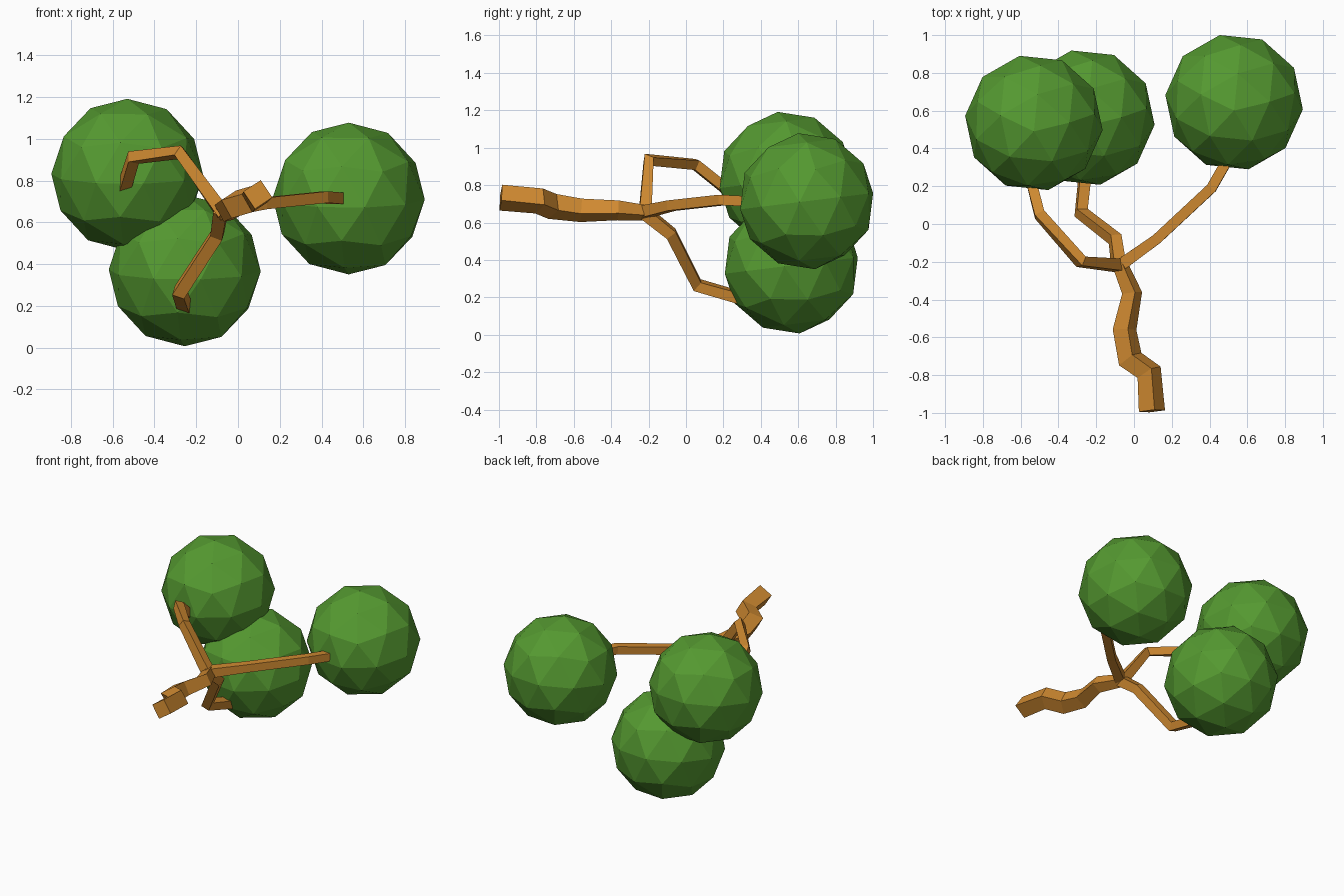
import bpy, bmesh
from math import radians
from mathutils import Vector, Matrix

if "Cube" in bpy.data.objects:
    bpy.data.objects.remove(bpy.data.objects["Cube"])


def material(name, rgb):
    m = bpy.data.materials.new(name)
    m.diffuse_color = (*rgb, 1)
    m.use_nodes = True
    m.node_tree.nodes["Principled BSDF"].inputs["Base Color"].default_value = m.diffuse_color
    return m


bark = material("bark", (0.62, 0.25, 0.03))
leaves = material("leaves", (0.09, 0.32, 0.03))


def finish(name, bm, mat):
    bmesh.ops.recalc_face_normals(bm, faces=bm.faces)
    me = bpy.data.meshes.new(name)
    bm.to_mesh(me)
    bm.free()
    me.materials.append(mat)
    bpy.context.collection.objects.link(bpy.data.objects.new(name, me))


def limb(name, points, widths, up):
    """Square tube along a path, mitred at each bend."""
    pts = [Vector(p) for p in points]
    bm = bmesh.new()
    dirs = [(b - a).normalized() for a, b in zip(pts, pts[1:])]
    up = Vector(up)
    rings = []
    for i, (p, w) in enumerate(zip(pts, widths)):
        t = (dirs[max(i - 1, 0)] + dirs[min(i, len(dirs) - 1)]).normalized()
        up = (up - t * up.dot(t)).normalized()
        side = t.cross(up)
        h = w / 2
        rings.append([bm.verts.new(p + side * a * h + up * b * h)
                      for a, b in ((-1, -1), (1, -1), (1, 1), (-1, 1))])
    for r, s in zip(rings, rings[1:]):
        for k in range(4):
            n = (k + 1) % 4
            bm.faces.new((r[k], r[n], s[n], s[k]))
    bm.faces.new(rings[0])
    bm.faces.new(rings[-1])
    finish(name, bm, bark)


# Crooked trunk lying along y, and its three branches
limb("trunk", [(.095, -.99, .733), (.08, -.785, .715), (-.02, -.715, .686),
               (-.05, -.56, .665), (-.01, -.365, .665), (-.08, -.2, .65)],
     [.1, .1, .1, .092, .078, .06], (-.55, 0, .83))
limb("right_branch", [(-.09, -.23, .655), (.12, -.08, .69), (.41, .19, .72),
                      (.53, .4, .71)], [.065, .055, .055, .055], (0, 0, 1))
limb("upper_branch", [(-.07, -.22, .64), (-.28, -.2, .935), (-.5, .05, .91),
                      (-.55, .25, .75)], [.065, .055, .055, .055], (0, -1, .2))
limb("lower_branch", [(-.08, -.23, .66), (-.1, -.08, .54), (-.28, .06, .265),
                      (-.25, .35, .18)], [.065, .06, .06, .06], (.3, .5, 1))

# Round low-poly leaf clumps
for name, pos in (("upper_leaves", (-.53, .535, .828)),
                  ("right_leaves", (.53, .645, .714)),
                  ("lower_leaves", (-.255, .563, .37))):
    bm = bmesh.new()
    bmesh.ops.create_icosphere(bm, subdivisions=2, radius=.366)
    turn = Matrix.Rotation(radians(12), 4, 'Z')
    tilt = Matrix.Rotation(radians(7), 4, 'X')
    bm.transform(Matrix.Translation(pos) @ tilt @ turn)
    finish(name, bm, leaves)
